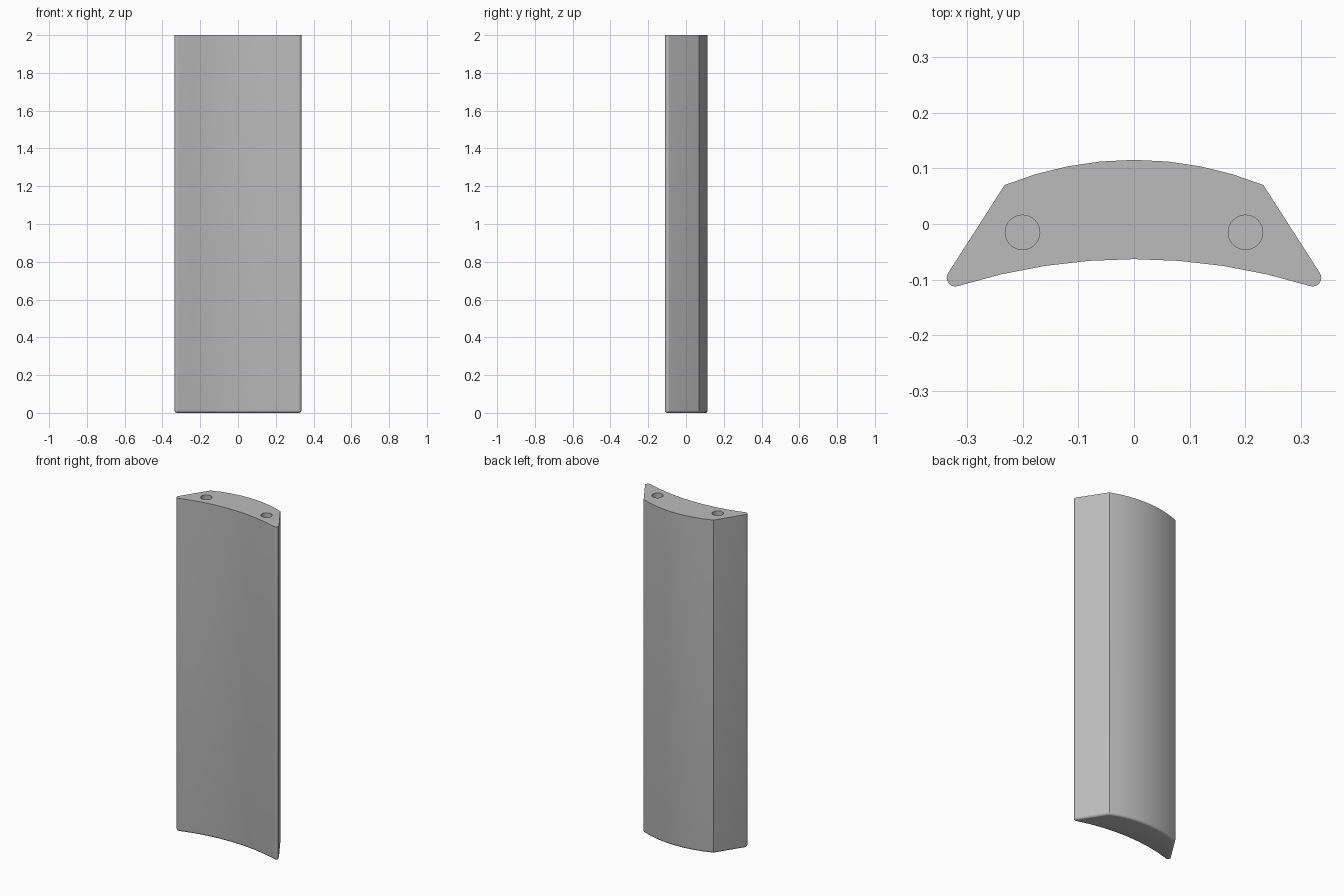
import bpy
import bmesh
import math
from mathutils import Vector

HEIGHT = 2.0
ROUND = 0.014
HOLE_DEPTH = 0.3

if "Cube" in bpy.data.objects:
    bpy.data.objects.remove(bpy.data.objects["Cube"])

grey = bpy.data.materials.new("plain grey")
grey.use_nodes = True
grey.diffuse_color = (0.5, 0.5, 0.5, 1)
grey.node_tree.nodes["Principled BSDF"].inputs["Base Color"].default_value = (0.5, 0.5, 0.5, 1)


def half_arc(half_width, top, end, steps):
    """Points from the middle of a shallow arc to its +x end."""
    sag = top - end
    radius = (half_width ** 2 + sag ** 2) / (2 * sag)
    sweep = math.asin(half_width / radius)
    return [Vector((radius * math.sin(sweep * i / steps),
                    top - radius + radius * math.cos(sweep * i / steps)))
            for i in range(steps + 1)]


def outline():
    """Closed cross-section, anticlockwise from above."""
    front = half_arc(0.316, -0.063, -0.1115, 4)
    back = half_arc(0.232, 0.115, 0.07, 4)
    tip = Vector((0.3205, -0.0965))
    angles = [math.radians(-106 + 138 * i / 8) for i in range(9)]
    rounded = [tip + 0.0155 * Vector((math.cos(a), math.sin(a))) for a in angles]
    right = front[:-1] + rounded + back[::-1]
    left = [Vector((-p.x, p.y)) for p in right[-2:0:-1]]
    return right + left


def inset(points, dist):
    """Move every side of the cross-section inward by the same distance."""
    result = []
    for i, p in enumerate(points):
        a = (p - points[i - 1]).normalized()
        b = (points[(i + 1) % len(points)] - p).normalized()
        na, nb = Vector((-a.y, a.x)), Vector((-b.y, b.x))
        result.append(p + (na + nb) * dist / (1 + na.dot(nb)))
    return result


# Curved slab with a rounded lower rim
section = outline()
levels = []
for i in range(6):
    a = math.pi / 2 * i / 5
    levels.append((ROUND * (1 - math.sin(a)), ROUND * (1 - math.cos(a))))
levels.append((0, HEIGHT))

bm = bmesh.new()
rings = [[bm.verts.new((p.x, p.y, z)) for p in inset(section, d)] for d, z in levels]
count = len(section)
for low, high in zip(rings, rings[1:]):
    for i in range(count):
        j = (i + 1) % count
        bm.faces.new((low[i], low[j], high[j], high[i]))
bm.faces.new(rings[0][::-1])
bm.faces.new(rings[-1])
mesh = bpy.data.meshes.new("curved_slab")
bm.to_mesh(mesh)
bm.free()
slab = bpy.data.objects.new("curved_slab", mesh)
bpy.context.collection.objects.link(slab)
mesh.materials.append(grey)

# Two blind peg holes in the top
cutters = []
for side, name in ((1, "left"), (-1, "right")):
    bpy.ops.mesh.primitive_cylinder_add(vertices=32, radius=0.031, depth=2 * HOLE_DEPTH,
                                        location=(0.2 * side, -0.015, HEIGHT))
    cutter = bpy.context.object
    cutter.name = name + "_hole_cutter"
    cutter.hide_render = True
    cutter.data.materials.append(grey)
    cut = slab.modifiers.new(name + "_hole", 'BOOLEAN')
    cut.object = cutter
    cut.operation = 'DIFFERENCE'
    cut.solver = 'EXACT'
    cutters.append(cutter)

bpy.ops.object.select_all(action='DESELECT')
slab.select_set(True)
bpy.context.view_layer.objects.active = slab
for mod in list(slab.modifiers):
    bpy.ops.object.modifier_apply(modifier=mod.name)
for cutter in cutters:
    bpy.data.objects.remove(cutter)
bpy.ops.object.shade_smooth_by_angle(angle=math.radians(28))
